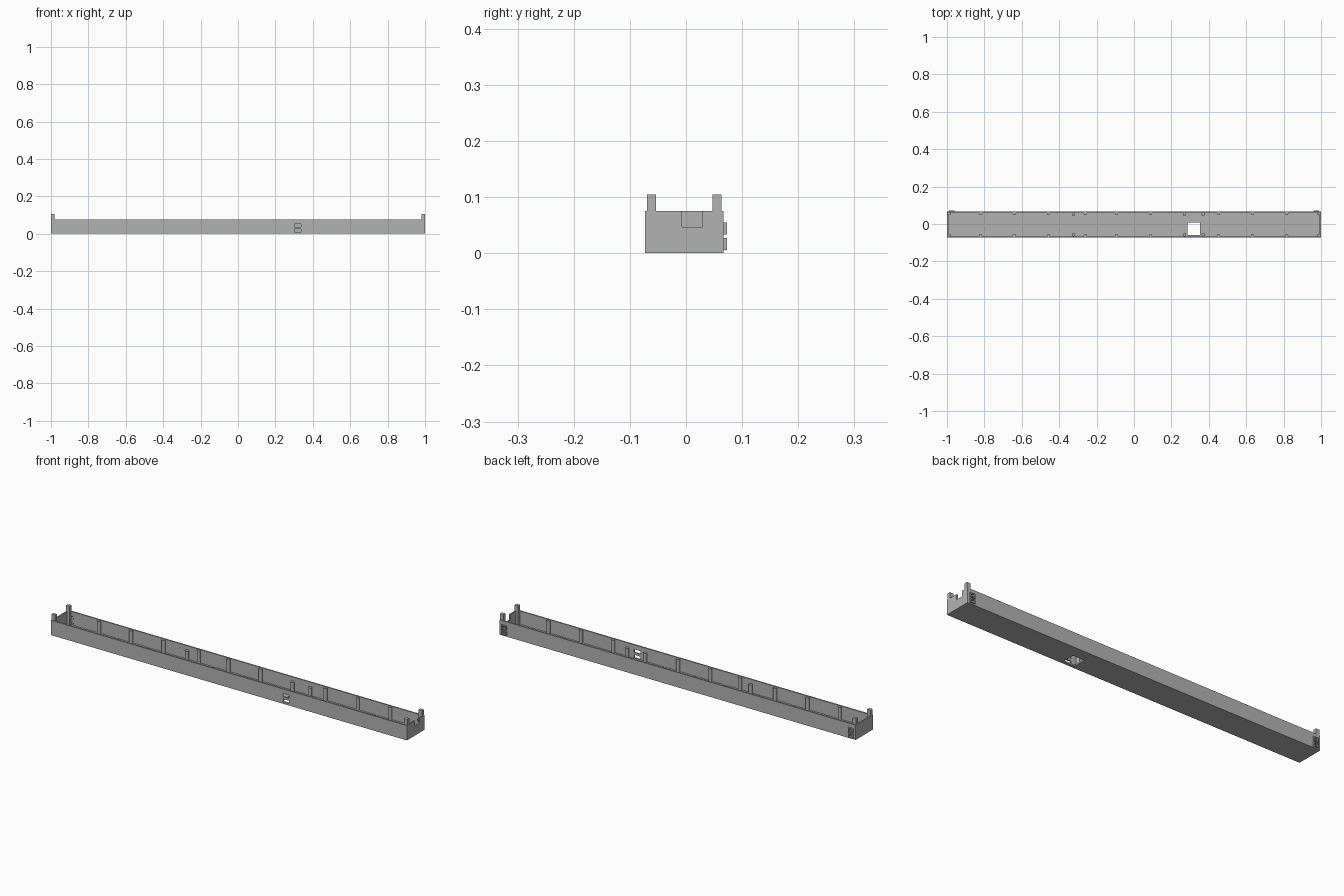
import bpy, bmesh
from mathutils import Vector

if "Cube" in bpy.data.objects:
    bpy.data.objects.remove(bpy.data.objects["Cube"], do_unlink=True)

grey = bpy.data.materials.new("plain grey")
grey.use_nodes = True
colour = (0.45, 0.45, 0.45, 1)
grey.diffuse_color = colour
grey.node_tree.nodes["Principled BSDF"].inputs["Base Color"].default_value = colour

BACK, FRONT, RIM, WALL = 0.067, -0.073, 0.075, 0.007
MID = (BACK + FRONT) / 2


def add_box(bm, low, high):
    low, high = Vector(low), Vector(high)
    verts = bmesh.ops.create_cube(bm, size=1)["verts"]
    bmesh.ops.scale(bm, vec=high - low, verts=verts)
    bmesh.ops.translate(bm, vec=(low + high) / 2, verts=verts)


def add_cylinder(bm, x, y, radius, bottom, top):
    verts = bmesh.ops.create_cone(bm, cap_ends=True, segments=16, radius1=radius,
                                  radius2=radius, depth=top - bottom)["verts"]
    bmesh.ops.translate(bm, vec=(x, y, (top + bottom) / 2), verts=verts)


def finish(name, bm):
    mesh = bpy.data.meshes.new(name)
    bm.to_mesh(mesh)
    bm.free()
    mesh.materials.append(grey)
    obj = bpy.data.objects.new(name, mesh)
    bpy.context.collection.objects.link(obj)
    return obj


def boxes(name, spans):
    bm = bmesh.new()
    for low, high in spans:
        add_box(bm, low, high)
    return finish(name, bm)


def cut(obj, spans):
    for low, high in spans:
        cutter = boxes("cutter", [(low, high)])
        cutter.hide_render = True
        mod = obj.modifiers.new("cut", "BOOLEAN")
        mod.operation, mod.solver, mod.object = "DIFFERENCE", "EXACT", cutter
        bpy.context.view_layer.objects.active = obj
        bpy.ops.object.modifier_apply(modifier=mod.name)
        bpy.data.objects.remove(cutter, do_unlink=True)


# Long open tray
tray = boxes("tray", [((-1, FRONT, 0), (1, BACK, RIM))])
rows = [(0.006, 0.027), (0.033, 0.055)]
cuts = [((-1 + WALL, FRONT + WALL, WALL), (1 - WALL, BACK - WALL, 0.2)),
        ((0.287, -0.058, -0.1), (0.352, 0.007, 0.03)),       # floor opening
        ((0.9, -0.007, 0.047), (1.1, 0.029, 0.2))]           # end notch
for low, high in rows:                                       # front sockets
    cuts.append(((0.303, -0.1, low + 0.003), (0.338, -0.05, high - 0.003)))
cut(tray, cuts)

# Hollow plug tabs on the back, near both ends
for side, name in ((-1, "right"), (1, "left")):
    for row, (low, high) in zip(("lower", "upper"), rows):
        x = side * 0.974
        tab = boxes(f"{name}_{row}_tab", [((x - 0.014, BACK - 0.002, low),
                                           (x + 0.014, BACK + 0.006, high))])
        hole = ((x - 0.008, 0.05, low + 0.005), (x + 0.008, 0.1, high - 0.005))
        cut(tab, [hole])
        cut(tray, [hole])

# Corner pegs rising above the rim
for side, name in ((-1, "right"), (1, "left")):
    for y, place in ((-0.0615, "front"), (0.055, "back")):
        outer, inner = side, side * 0.98
        boxes(f"{name}_{place}_peg",
              [((min(outer, inner), y - 0.008, 0.002), (max(outer, inner), y + 0.008, 0.105))])

# Ribs and short screw posts along both long walls
tall = [-0.82, -0.64, -0.457, -0.26, -0.093, 0.088, 0.452, 0.634, 0.816]
short = [-0.323, 0.27, 0.37]
for name, xs, inset, top in (("wall_ribs", tall, 0.011, 0.072),
                             ("screw_posts", short, 0.016, 0.055)):
    bm = bmesh.new()
    for x in xs:
        for y in (FRONT + inset, BACK - inset):
            add_cylinder(bm, x, y, 0.009, 0.003, top)
    obj = finish(name, bm)
    obj.select_set(True)
    bpy.context.view_layer.objects.active = obj
    bpy.ops.object.shade_smooth_by_angle()
    obj.select_set(False)
